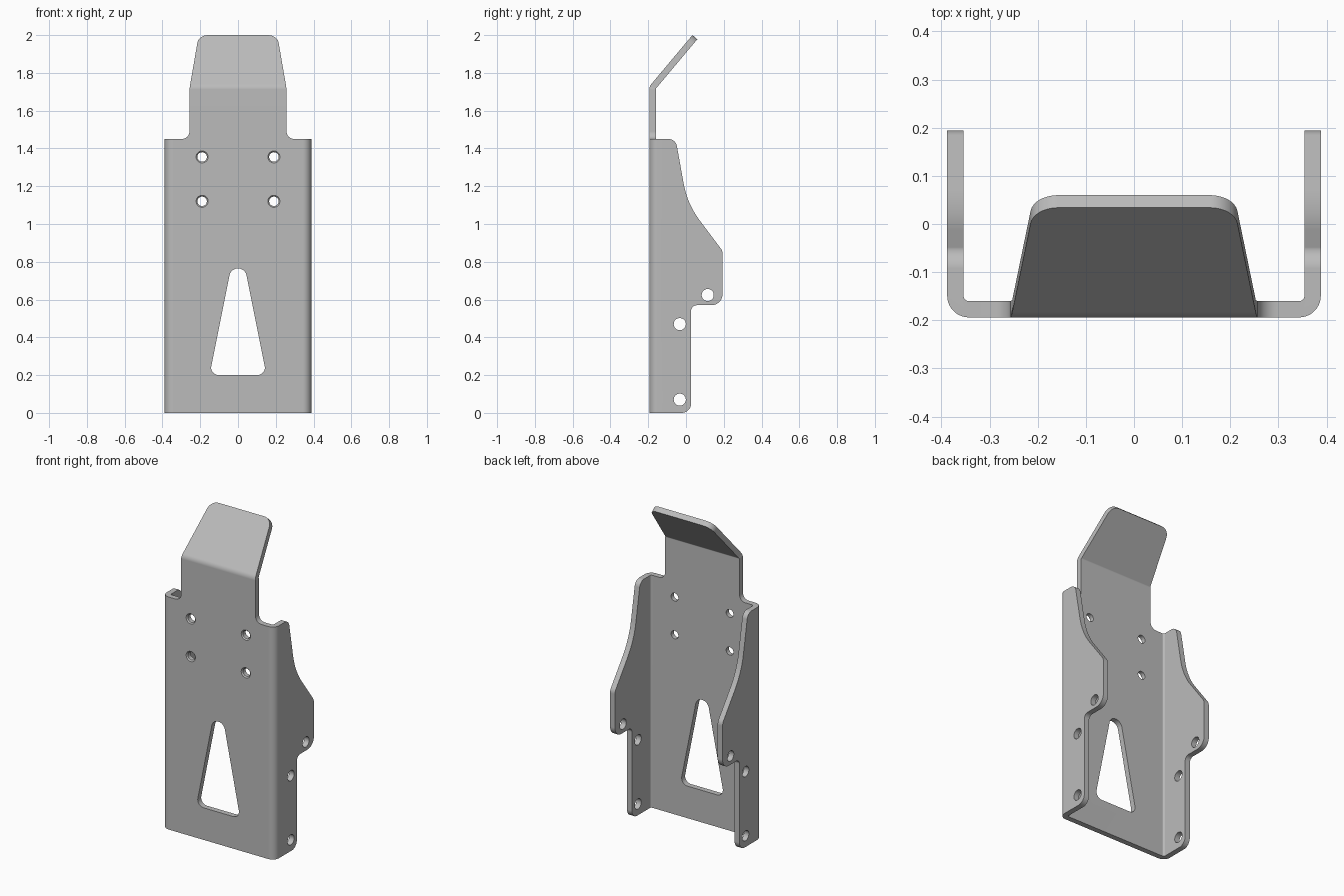
import bpy, bmesh
from math import pi, sin, cos, tan, atan2, radians
from mathutils import Vector, Matrix

if "Cube" in bpy.data.objects:
    bpy.data.objects.remove(bpy.data.objects["Cube"], do_unlink=True)

FRONT = -0.194             # outer face of the front panel
BACK = 0.194               # rear tip of the side flanges
HALF = 0.388               # half width of the channel
T = 0.034                  # sheet thickness
R = 0.045                  # outer bend radius
TOP = 1.45                 # top of the channel
BEND = 1.712               # start of the flap bend
ANGLE = radians(40)        # flap lean

steel = bpy.data.materials.new("grey_steel")
steel.use_nodes = True
GREY = (0.5, 0.5, 0.5, 1)
steel.diffuse_color = GREY
steel.node_tree.nodes["Principled BSDF"].inputs["Base Color"].default_value = GREY


def rounded(corners, steps=10):
    """Outline from (u, v, radius) corners."""
    out = []
    for i, (u, v, r) in enumerate(corners):
        p = Vector((u, v))
        if r == 0:
            out.append(p)
            continue
        a = (Vector(corners[i - 1][:2]) - p).normalized()
        b = (Vector(corners[(i + 1) % len(corners)][:2]) - p).normalized()
        half = a.angle(b) / 2
        c = p + (a + b).normalized() * (r / sin(half))
        v0, v1 = p + a * (r / tan(half)) - c, p + b * (r / tan(half)) - c
        a0 = atan2(v0.y, v0.x)
        turn = (atan2(v1.y, v1.x) - a0 + pi) % (2 * pi) - pi
        for k in range(steps + 1):
            t = a0 + turn * k / steps
            out.append(c + Vector((cos(t), sin(t))) * r)
    return out


def mirrored(corners):
    """Close a right-hand outline with its mirror image in u."""
    return corners + [(-u, v, r) for u, v, r in reversed(corners)]


def finish(name, bm):
    bmesh.ops.recalc_face_normals(bm, faces=bm.faces[:])
    mesh = bpy.data.meshes.new(name)
    bm.to_mesh(mesh)
    bm.free()
    mesh.materials.append(steel)
    ob = bpy.data.objects.new(name, mesh)
    bpy.context.collection.objects.link(ob)
    return ob


def prism(outline, axis, lo, hi):
    """Extrude an outline along the x, y or z axis."""
    place = {"x": lambda p: (lo, p.x, p.y),
             "y": lambda p: (p.x, lo, p.y),
             "z": lambda p: (p.x, p.y, lo)}[axis]
    bm = bmesh.new()
    face = bm.faces.new([bm.verts.new(place(p)) for p in outline])
    new = bmesh.ops.extrude_face_region(bm, geom=[face])["geom"]
    shift = Vector([hi - lo if axis == n else 0 for n in "xyz"])
    bmesh.ops.translate(bm, vec=shift,
                        verts=[e for e in new if isinstance(e, bmesh.types.BMVert)])
    return bm


def rod(name, axis, centre, length, r1, r2):
    """Round cutter along x or y; r1 is at the low end."""
    turn = Matrix.Rotation(pi / 2, 4, "Y") if axis == "x" else Matrix.Rotation(-pi / 2, 4, "X")
    bm = bmesh.new()
    bmesh.ops.create_cone(bm, cap_ends=True, segments=32, radius1=r1, radius2=r2,
                          depth=length, matrix=Matrix.Translation(centre) @ turn)
    return finish(name, bm)


def combine(target, other, operation):
    mod = target.modifiers.new(operation.lower(), "BOOLEAN")
    mod.operation, mod.object, mod.solver = operation, other, "EXACT"
    with bpy.context.temp_override(object=target, active_object=target):
        bpy.ops.object.modifier_apply(modifier=mod.name)
    bpy.data.objects.remove(other, do_unlink=True)


# U-shaped channel
ch = [(HALF - T, 0.3, 0), (HALF, 0.3, 0), (HALF, FRONT, R)]
inner = [(HALF - T, FRONT + T, R - T)]
outline = ch[1:] + [(-u, v, r) for u, v, r in reversed(ch)] \
    + [(-u, v, r) for u, v, r in inner] + inner + ch[:1]
bracket = finish("bracket", prism(rounded(outline), "z", -0.1, 1.6))

# Side flange outline trims the channel
flange = [(-0.3, 0, 0), (0.027, 0, 0.05), (0.027, 0.57, 0.03), (BACK, 0.57, 0.06),
          (BACK, 0.857, 0.05), (0.007, 1.106, 0.46), (-0.055, TOP, 0.045), (-0.3, TOP, 0)]
combine(bracket, finish("flange_trim", prism(rounded(flange), "x", -0.5, 0.5)), "INTERSECT")

# Neck and leaning flap: cut flat, then bent
straight = (2 - BEND - R * sin(ANGLE)) / cos(ANGLE)
end = BEND + R * ANGLE + straight
neck = [(0.32, 1.4, 0), (0.32, TOP, 0), (0.257, TOP, 0.04),
        (0.257, BEND, 0), (0.208, end, 0.058)]
bm = prism(rounded(mirrored(neck)), "y", FRONT, FRONT + T)
BENDS = 6
for k in range(BENDS + 1):
    bmesh.ops.bisect_plane(bm, geom=bm.verts[:] + bm.edges[:] + bm.faces[:], dist=1e-5,
                           plane_co=(0, 0, BEND + R * ANGLE * k / BENDS), plane_no=(0, 0, 1))
for v in bm.verts:
    s = v.co.z - BEND
    if s > 1e-5:
        phi = min(s / R, ANGLE)
        rest = max(s - R * ANGLE, 0)
        rad = R - (v.co.y - FRONT)
        v.co.y = FRONT + R - rad * cos(phi) + rest * sin(phi)
        v.co.z = BEND + rad * sin(phi) + rest * cos(phi)
combine(bracket, finish("flap", bm), "UNION")

# Tapered window in the front panel
window = mirrored([(0.151, 0.2, 0.04), (0.03, 0.803, 0)])
window = [(0.151, 0.2, 0.04), (0, 0.953, 0.046), (-0.151, 0.2, 0.04)]
combine(bracket, finish("window_cut", prism(rounded(window), "y", -0.3, -0.1)), "DIFFERENCE")

# Countersunk holes in the front panel
for x in (-0.19, 0.19):
    for z in (1.12, 1.355):
        combine(bracket, rod("hole_cut", "y", (x, FRONT, z), 0.2, 0.025, 0.025), "DIFFERENCE")
        combine(bracket, rod("sink_cut", "y", (x, FRONT, z), 0.016, 0.04, 0.024), "DIFFERENCE")

# Holes through both flanges
for y, z in ((0.115, 0.624), (-0.033, 0.47), (-0.033, 0.07)):
    combine(bracket, rod("flange_hole_cut", "x", (0, y, z), 1, 0.032, 0.032), "DIFFERENCE")

# Smooth bends, crisp edges
bpy.ops.object.select_all(action="DESELECT")
bracket.select_set(True)
bpy.context.view_layer.objects.active = bracket
bpy.ops.object.shade_smooth_by_angle(angle=radians(30))
weighted = bracket.modifiers.new("weighted_normals", "WEIGHTED_NORMAL")
weighted.keep_sharp = True
